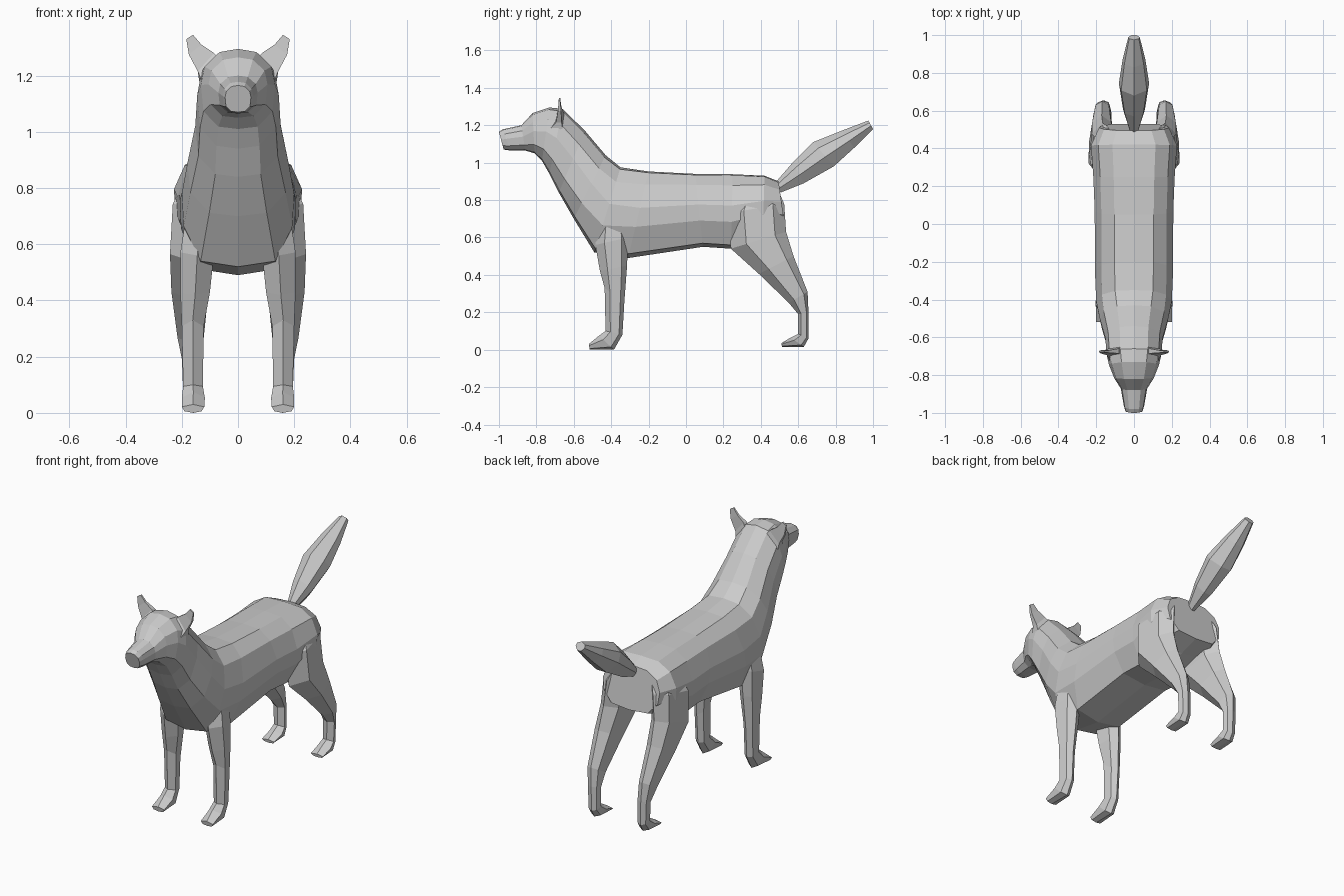
import bpy, bmesh

fur = bpy.data.materials.new("grey_fur")
fur.diffuse_color = (0.6, 0.6, 0.6, 1)


def loft(name, rings):
    """Skin equal-length rings of points and cap both ends, flat shaded."""
    bm = bmesh.new()
    loops = [[bm.verts.new(p) for p in ring] for ring in rings]
    n = len(loops[0])
    for a, b in zip(loops, loops[1:]):
        for i in range(n):
            j = (i + 1) % n
            bm.faces.new((a[i], a[j], b[j], b[i]))
    bm.faces.new(loops[0])
    bm.faces.new(loops[-1])
    bmesh.ops.recalc_face_normals(bm, faces=bm.faces)
    mesh = bpy.data.meshes.new(name)
    bm.to_mesh(mesh)
    bm.free()
    mesh.materials.append(fur)
    obj = bpy.data.objects.new(name, mesh)
    bpy.context.collection.objects.link(obj)
    return obj


def mirror(obj):
    obj.modifiers.new("mirror", 'MIRROR').use_mirror_merge = False


def section(half, top, bottom, w):
    """Symmetric ring from half outline (x share, share of the way down)."""
    full = half + [(-x, t) for x, t in half[-2:0:-1]]
    return [(x * w, top[0] + (bottom[0] - top[0]) * t,
             top[1] + (bottom[1] - top[1]) * t) for x, t in full]


ROUND = [(0, 0), (.5, .04), (.9, .22), (1, .45), (.93, .78), (.53, .97), (0, 1)]
BOXY = [(0, 0), (.5, .015), (.83, .15), (1, .42), (.98, .64), (.72, .95), (0, 1)]


def blend(b):
    return [(p[0] + (q[0] - p[0]) * b, p[1] + (q[1] - p[1]) * b)
            for p, q in zip(ROUND, BOXY)]


# Head, neck and trunk: top y,z / bottom y,z / half width / boxiness
body = [
    (-1.0, 1.165, -.975, 1.07, .046, 0),
    (-.98, 1.178, -.94, 1.065, .054, 0),
    (-.88, 1.2, -.86, 1.065, .07, 0),
    (-.82, 1.265, -.81, 1.05, .105, 0),
    (-.73, 1.295, -.77, 1.01, .132, 0),
    (-.66, 1.288, -.73, .94, .145, 0),
    (-.54, 1.17, -.68, .84, .152, 0),
    (-.43, 1.04, -.6, .7, .18, .2),
    (-.35, .975, -.49, .52, .2, .7),
    (-.2, .953, -.31, .49, .207, 1),
    (.05, .94, .09, .55, .208, 1),
    (.25, .938, .24, .54, .215, 1),
    (.42, .93, .41, .61, .228, 1),
    (.495, .9, .53, .65, .185, .6),
]
loft("body", [section(blend(b), (ty, tz), (by, bz), w)
              for ty, tz, by, bz, w, b in body])

# Tail
TAIL = [(0, 0), (.85, .25), (1, .6), (.4, 1), (0, 1)]
tail = [
    (.475, .89, .505, .84, .022),
    (.57, 1.0, .63, .89, .058),
    (.68, 1.11, .79, .98, .08),
    (.83, 1.17, .9, 1.08, .06),
    (.975, 1.225, 1.0, 1.18, .03),
]
loft("tail", [section(TAIL, (a, b), (c, d), w) for a, b, c, d, w in tail])


def leg(name, rows):
    """Ridged six-sided leg: front y,z / back y,z / inner x / outer x."""
    shape = [(.5, 0), (1, .28), (.88, .8), (.5, 1), (.12, .8), (0, .28)]
    rings = []
    for fy, fz, ky, kz, xi, xo in rows:
        rings.append([(xi + (xo - xi) * u, fy + (ky - fy) * t, fz + (kz - fz) * t)
                      for u, t in shape])
    mirror(loft(name, rings))


leg("front_legs", [
    (-.45, .8, -.33, .8, .08, .17),
    (-.485, .56, -.31, .6, .085, .205),
    (-.46, .42, -.315, .45, .1, .205),
    (-.435, .33, -.33, .25, .122, .2),
    (-.43, .1, -.34, .08, .125, .195),
    (-.465, .075, -.385, 0, .118, .2),
    (-.52, .03, -.515, 0, .12, .2),
])
leg("hind_legs", [
    (.3, .86, .49, .86, .06, .175),
    (.225, .73, .525, .78, .07, .232),
    (.24, .54, .535, .63, .09, .242),
    (.39, .405, .575, .5, .105, .237),
    (.55, .25, .65, .31, .122, .215),
    (.6, .19, .655, .2, .125, .2),
    (.6, .085, .655, .06, .125, .195),
    (.56, .065, .63, .015, .118, .2),
    (.51, .035, .513, .015, .12, .2),
])

# Ears
mirror(loft("ears", [
    [(.07, -.69, 1.26), (.125, -.735, 1.17), (.138, -.66, 1.18), (.07, -.65, 1.26)],
    [(.085, -.685, 1.28), (.143, -.695, 1.215), (.143, -.665, 1.215), (.085, -.66, 1.28)],
    [(.13, -.682, 1.31), (.175, -.685, 1.275), (.175, -.668, 1.275), (.13, -.668, 1.31)],
    [(.16, -.68, 1.345), (.184, -.68, 1.33), (.184, -.672, 1.33), (.16, -.672, 1.345)],
]))
